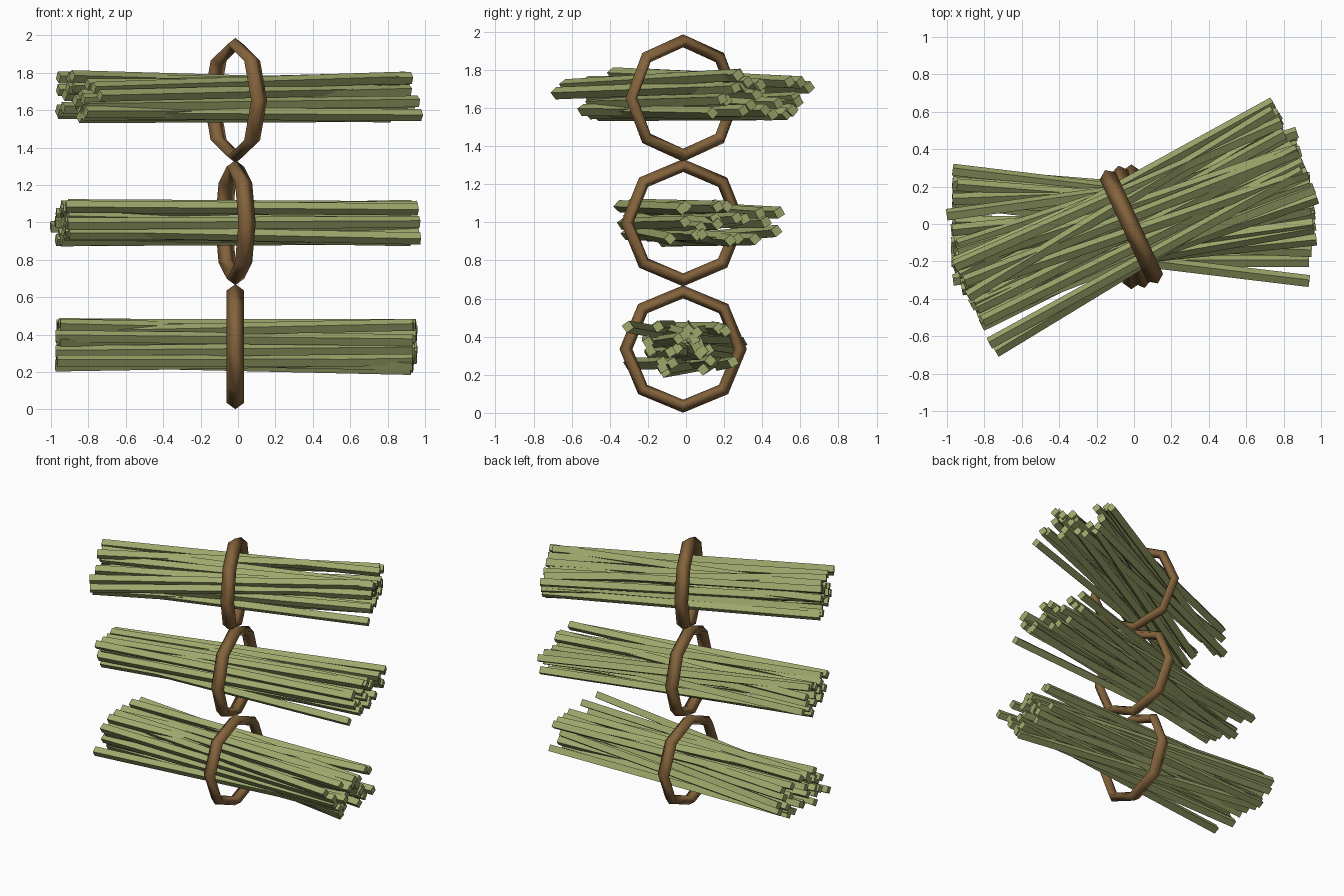
import bpy, bmesh, math, random
from mathutils import Matrix, Vector

if "Cube" in bpy.data.objects:
    bpy.data.objects.remove(bpy.data.objects["Cube"])

random.seed(5)


def material(name, rgb):
    m = bpy.data.materials.new(name)
    m.diffuse_color = (*rgb, 1)
    m.use_nodes = True
    m.node_tree.nodes["Principled BSDF"].inputs["Base Color"].default_value = m.diffuse_color
    return m


GREEN = material("dry green", (0.34, 0.39, 0.15))
BROWN = material("brown cord", (0.23, 0.125, 0.045))


def finish(bm, name, mat, loc, yaw, smooth=False):
    bmesh.ops.recalc_face_normals(bm, faces=bm.faces)
    for f in bm.faces:
        f.smooth = smooth
    me = bpy.data.meshes.new(name)
    bm.to_mesh(me)
    bm.free()
    me.materials.append(mat)
    ob = bpy.data.objects.new(name, me)
    ob.location = loc
    ob.rotation_euler.z = yaw
    bpy.context.collection.objects.link(ob)
    return ob


def ring(name, loc, yaw):
    """Eight-sided hoop around the x axis with a diamond cross-section."""
    bm = bmesh.new()
    n, k, radius, thick, wide = 8, 4, 0.300, 0.034, 0.047
    loops = []
    for i in range(n):
        a = math.tau * i / n
        loop = []
        for j in range(k):
            b = math.tau * j / k
            r = radius + thick * math.cos(b)
            loop.append(bm.verts.new((wide * math.sin(b), r * math.cos(a), r * math.sin(a))))
        loops.append(loop)
    for i in range(n):
        p, q = loops[i], loops[(i + 1) % n]
        for j in range(k):
            bm.faces.new((p[j], p[(j + 1) % k], q[(j + 1) % k], q[j]))
    finish(bm, name, BROWN, loc, yaw, True)


def bundle(name, loc, yaw, rows, cols, height, spread):
    """Loose bundle of square stalks lying along x, crossing near the ring."""
    bm = bmesh.new()
    for r in range(rows):
        # every row fans through the full range of angles in a shuffled order
        turns = [(c / (cols - 1) * 2 - 1) * spread for c in range(cols)]
        random.shuffle(turns)
        for c in range(cols):
            y = (c / (cols - 1) - 0.5) * 0.38 + random.uniform(-0.02, 0.02)
            z = (r / (rows - 1) - 0.5) * height + random.uniform(-0.015, 0.015)
            x = random.uniform(-0.015, 0.015)
            turn = Matrix.Rotation(turns[c], 4, 'Z')
            tilt = Matrix.Rotation(random.uniform(-0.03, 0.03), 4, 'Y')
            roll = Matrix.Rotation(math.radians(random.uniform(25, 50)), 4, 'X')
            size = Matrix.Diagonal(Vector((1.91, 0.046, 0.046, 1)))
            bmesh.ops.create_cube(
                bm, size=1,
                matrix=Matrix.Translation((x, y, z)) @ turn @ tilt @ roll @ size)
    finish(bm, name, GREEN, loc, yaw)


# Three hanging bundles, each turned further than the one below
for label, z, zb, angle, rows, cols, height, spread in (
        ("lower", 0.335, 0.343, 0, 4, 7, 0.19, 0.12),
        ("middle", 0.998, 0.998, 12, 3, 7, 0.15, 0.11),
        ("upper", 1.652, 1.665, 25, 4, 6, 0.17, 0.11)):
    yaw = math.radians(angle)
    ring(label + "_ring", (-0.014, -0.015, z), yaw)
    bundle(label + "_stalks", (-0.008, 0.0, zb), yaw, rows, cols, height, spread)
